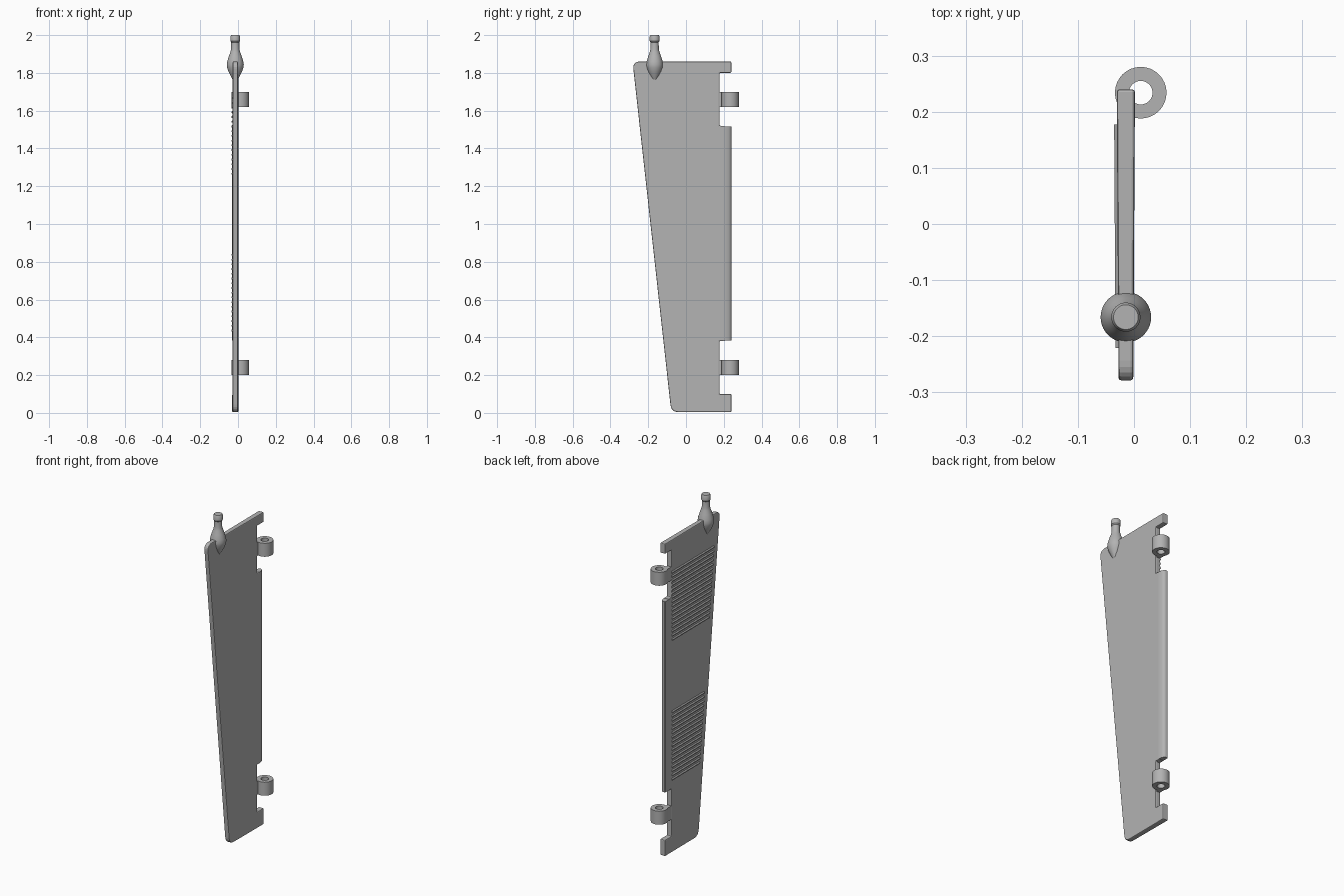
import bpy, bmesh, math
from mathutils import Vector

cube = bpy.data.objects.get("Cube")
if cube:
    bpy.data.objects.remove(cube, do_unlink=True)

grey = bpy.data.materials.new("plain grey")
grey.use_nodes = True
COLOUR = (0.45, 0.45, 0.45, 1)
grey.diffuse_color = COLOUR
grey.node_tree.nodes["Principled BSDF"].inputs["Base Color"].default_value = COLOUR

MID_X = -0.0145  # centre plane of the plate


def finish(bm, name, smooth=True):
    bmesh.ops.recalc_face_normals(bm, faces=bm.faces)
    mesh = bpy.data.meshes.new(name)
    bm.to_mesh(mesh)
    bm.free()
    obj = bpy.data.objects.new(name, mesh)
    bpy.context.collection.objects.link(obj)
    mesh.materials.append(grey)
    if smooth:
        bpy.ops.object.select_all(action="DESELECT")
        obj.select_set(True)
        bpy.context.view_layer.objects.active = obj
        bpy.ops.object.shade_smooth_by_angle(angle=math.radians(35))
    return obj


def prism(points, direction):
    """Extrude a closed outline along a direction."""
    bm = bmesh.new()
    face = bm.faces.new([bm.verts.new(p) for p in points])
    ext = bmesh.ops.extrude_face_region(bm, geom=[face])
    moved = [g for g in ext["geom"] if isinstance(g, bmesh.types.BMVert)]
    bmesh.ops.translate(bm, verts=moved, vec=direction)
    return bm


def lathe(profile, centre, name, segments=32):
    """Spin a (radius, height) profile around a vertical axis."""
    bm = bmesh.new()
    verts = [bm.verts.new((r, 0, z)) for r, z in profile]
    edges = [bm.edges.new(pair) for pair in zip(verts, verts[1:])]
    bmesh.ops.spin(bm, geom=verts + edges, axis=(0, 0, 1), cent=(0, 0, 0),
                   steps=segments, angle=math.tau)
    bmesh.ops.remove_doubles(bm, verts=bm.verts, dist=0.0001)
    bmesh.ops.translate(bm, verts=bm.verts, vec=centre)
    return finish(bm, name)


def rounded(corner, before, after, radius, steps=6):
    """Replace an outline corner by a soft curve."""
    c, a, b = Vector(corner), Vector(before), Vector(after)
    p, q = c + (a - c).normalized() * radius, c + (b - c).normalized() * radius
    return [tuple(p.lerp(c, t).lerp(c.lerp(q, t), t))
            for t in (i / steps for i in range(steps + 1))]


# Tapered plate with two hinge notches in its rear edge
TOP, REAR, NOTCH, INNER = 1.86, 0.24, 0.178, 0.205
low_front, high_front = (-0.078, 0.004), (-0.283, TOP)
outline = [(REAR, 0.004), (REAR, 0.1), (NOTCH, 0.1), (NOTCH, 0.38),
           (INNER, 0.38), (INNER, 1.52), (NOTCH, 1.52), (NOTCH, 1.8),
           (REAR, 1.8), (REAR, TOP)]
outline += rounded(high_front, (REAR, TOP), low_front, 0.04)
outline += rounded(low_front, high_front, (REAR, 0.004), 0.04)
bm = prism([(-1, y, z) for y, z in outline], (2, 0, 0))
for v in bm.verts:  # slightly thinner towards the front
    v.co.x = MID_X + v.co.x * (0.0148 + 0.006 * v.co.y)
plate = finish(bm, "plate", smooth=False)
bevel = plate.modifiers.new("soft edges", "BEVEL")
bevel.width = 0.005
bevel.segments = 2
bevel.limit_method = "ANGLE"
bevel.angle_limit = math.radians(40)

# Rear edge between the notches, eased off on the left face
section = [(-0.0305, 0.195), (0.0015, 0.195), (0.0015, 0.205), (-0.002, 0.225),
           (-0.008, 0.236), (-0.015, REAR), (-0.027, REAR), (-0.0305, 0.236)]
finish(prism([(x, y, 0.383) for x, y in section], (0, 0, 1.134)), "rear_edge")

# Hinge knuckles with the tongues that hold them to the plate
for label, z in (("lower", 0.2), ("upper", 1.62)):
    h = 0.08
    lathe([(0.021, 0), (0.046, 0), (0.046, h), (0.021, h), (0.021, 0)],
          (0.012, 0.234, z), label + "_hinge_knuckle")
    tongue = [(-0.028, 0.17, z), (-0.002, 0.17, z),
              (-0.002, 0.207, z), (-0.028, 0.217, z)]
    finish(prism(tongue, (0, 0, h)), label + "_hinge_tongue", smooth=False)


# Sawtooth grip ribs on the right face, following the sloped front edge
def front_edge(z):
    t = (z - low_front[1]) / (high_front[1] - low_front[1])
    return low_front[0] + t * (high_front[0] - low_front[0])


def rib_panel(name, bottom, top, pitch=0.025):
    bm = bmesh.new()
    for i in range(round((top - bottom) / pitch)):
        z = bottom + i * pitch
        ends = []
        for y in (0.177, front_edge(z) + 0.04):
            face_x = MID_X - 0.0148 - 0.006 * y
            ends.append([bm.verts.new((face_x + dx, y, z + dz)) for dx, dz in
                         ((0.003, 0), (-0.005, 0.003), (-0.005, 0.008), (0.003, 0.018))])
        a, b = ends
        bm.faces.new(a)
        bm.faces.new(b)
        for j in range(len(a)):
            k = (j + 1) % len(a)
            bm.faces.new((a[j], a[k], b[k], b[j]))
    finish(bm, name, smooth=False)


rib_panel("lower_ribs", 0.43, 0.855)
rib_panel("upper_ribs", 1.26, 1.685)

# Teardrop pivot with a collared pin, set into the top edge
pivot = [(0, 1.74), (0.008, 1.752), (0.022, 1.78), (0.035, 1.805),
         (0.043, 1.828), (0.045, 1.843), (0.042, 1.862), (0.034, 1.888),
         (0.026, 1.91), (0.022, 1.925), (0.0215, 1.962), (0.026, 1.968),
         (0.026, 1.992), (0.022, 2.0), (0, 2.0)]
lathe(pivot, (MID_X, -0.166, 0), "pivot_pin", segments=40)
